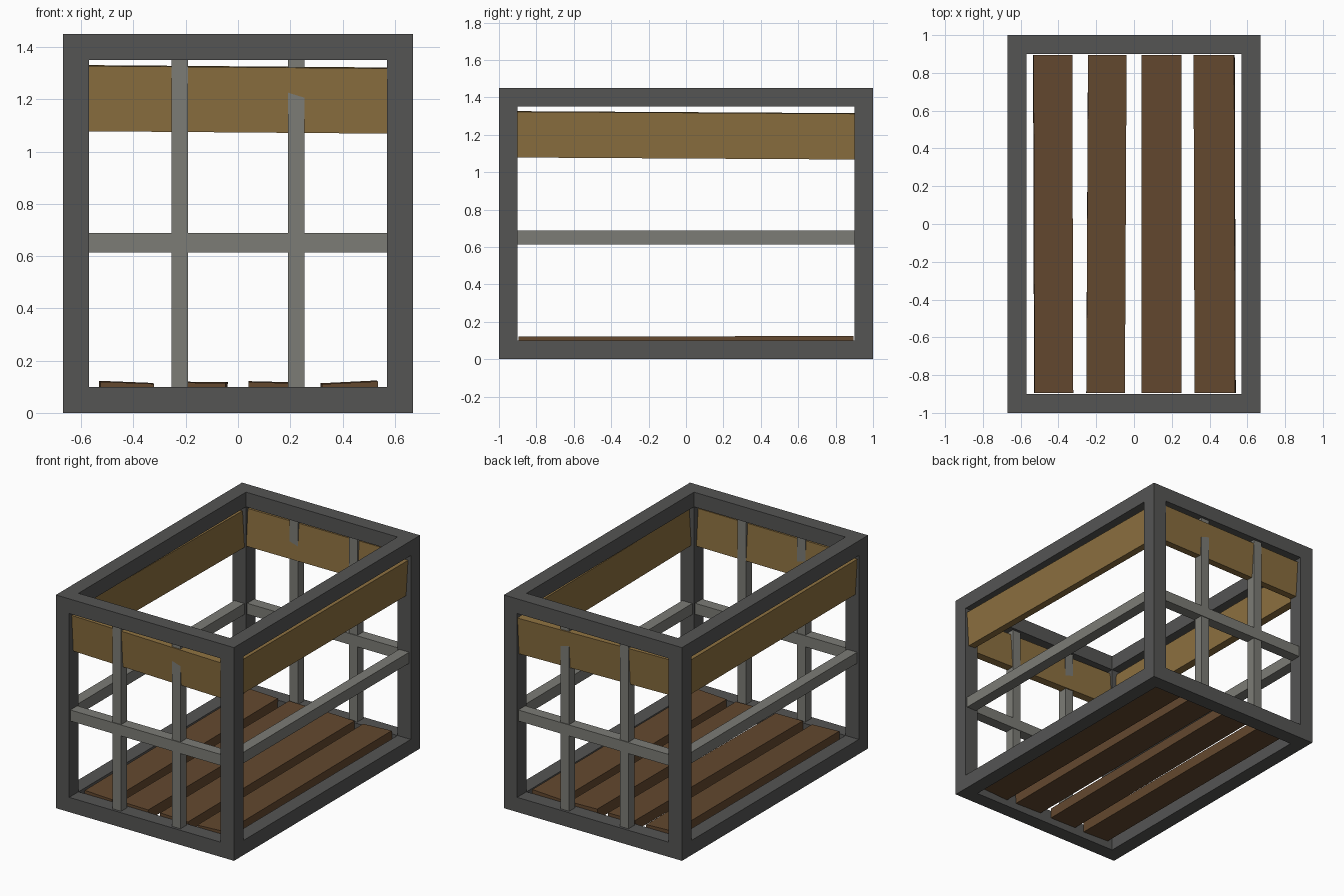
import bpy

if "Cube" in bpy.data.objects:
    bpy.data.objects.remove(bpy.data.objects["Cube"])

def material(name, rgb):
    m = bpy.data.materials.new(name)
    m.diffuse_color = (*rgb, 1)
    m.use_nodes = True
    m.node_tree.nodes["Principled BSDF"].inputs["Base Color"].default_value = m.diffuse_color
    return m

DARK = material("dark_metal", (0.09, 0.09, 0.088))
GREY = material("grey_metal", (0.20, 0.20, 0.18))
TAN = material("tan_wood", (0.26, 0.16, 0.05))
BROWN = material("brown_wood", (0.125, 0.065, 0.028))

def box(name, loc, size, mat, rot=(0, 0, 0)):
    bpy.ops.mesh.primitive_cube_add(size=1, location=loc, rotation=rot)
    o = bpy.context.object
    o.name = name
    o.scale = size
    o.data.materials.append(mat)
    return o

W, D, H, T = 1.34, 2.0, 1.45, 0.10      # outer frame and beam thickness
X, Y = (W - T) / 2, (D - T) / 2         # beam centre lines

# Outer frame: corner posts, then rails at bottom and top
for sx in (-1, 1):
    for sy in (-1, 1):
        box("corner_post", (sx * X, sy * Y, H / 2), (T, T, H), DARK)
for z in (T / 2, H - T / 2):
    for s in (-1, 1):
        box("frame_end_rail", (0, s * Y, z), (W - 2 * T, T, T), DARK)
        box("frame_side_rail", (s * X, 0, z), (T, D - 2 * T, T), DARK)

for s in (-1, 1):
    # Middle rails on all four sides
    box("middle_end_rail", (0, s * Y, 0.652), (W - 2 * T, 0.075, 0.075), GREY)
    box("middle_side_rail", (s * X, 0, 0.652), (0.075, D - 2 * T, 0.075), GREY)
    # Upright bars on front and back
    for x in (-0.223, 0.223):
        box("upright_bar", (x, s * Y, H / 2), (0.064, 0.065, H - 2 * T), GREY)
    # Slightly crooked upper boards, mirrored to opposite sides
    box("end_board", (0, s * Y, 1.2), (1.15, 0.053, 0.25), TAN,
        (-s * 0.07, 0.008, s * 0.021))
    box("side_board", (s * X, 0, 1.197), (0.053, 1.81, 0.245), TAN,
        (-0.006, s * 0.06, s * 0.005))

# Floor planks: centre x, width, roll, yaw
for x, w, roll, yaw in ((-0.428, 0.205, 0.04, 0.003), (-0.146, 0.204, 0.01, -0.005),
                        (0.145, 0.21, 0.025, 0.0), (0.427, 0.215, -0.05, 0.003)):
    box("floor_plank", (x, 0, 0.082), (w, 1.79, 0.07), BROWN, (0.002, roll, yaw))
